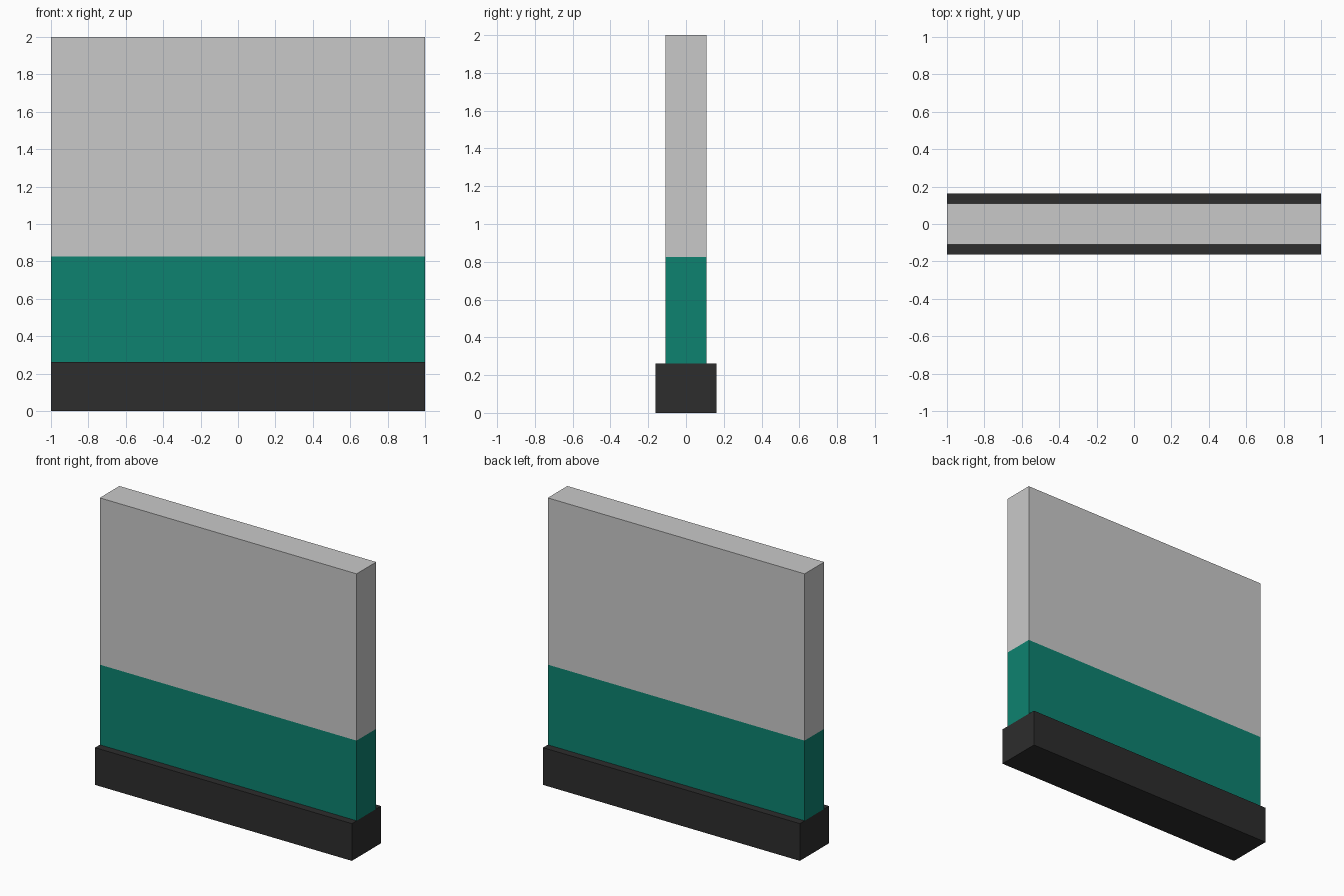
import bpy, bmesh
from mathutils import Vector

if "Cube" in bpy.data.objects:
    bpy.data.objects.remove(bpy.data.objects["Cube"])

BASE_TOP, BAND_TOP, WALL_TOP = 0.262, 0.826, 2.0


def material(name, rgb):
    m = bpy.data.materials.new(name)
    m.diffuse_color = (*rgb, 1.0)
    m.use_nodes = True
    m.node_tree.nodes["Principled BSDF"].inputs["Base Color"].default_value = m.diffuse_color
    return m


dark = material("charcoal", (0.026, 0.026, 0.026))
teal = material("teal", (0.004, 0.223, 0.162))
grey = material("light grey", (0.584, 0.584, 0.584))


def box(name, half_y, z0, z1, mats, cut=None):
    """Full-width box; faces above the cut height take the second material."""
    bm = bmesh.new()
    bmesh.ops.create_cube(bm, size=1.0)
    bmesh.ops.scale(bm, vec=Vector((2.0, 2 * half_y, z1 - z0)), verts=bm.verts)
    bmesh.ops.translate(bm, vec=Vector((0, 0, (z0 + z1) / 2)), verts=bm.verts)
    if cut is not None:
        bmesh.ops.bisect_plane(bm, geom=bm.verts[:] + bm.edges[:] + bm.faces[:],
                               plane_co=(0, 0, cut), plane_no=(0, 0, 1))
        for f in bm.faces:
            f.material_index = int(f.calc_center_median().z > cut)
    me = bpy.data.meshes.new(name)
    bm.to_mesh(me)
    bm.free()
    for m in mats:
        me.materials.append(m)
    ob = bpy.data.objects.new(name, me)
    bpy.context.collection.objects.link(ob)
    return ob


# Wider plinth along the floor
box("plinth", 0.162, 0.0, BASE_TOP, [dark])
# Wall panel with a painted lower band
box("wall_panel", 0.109, BASE_TOP, WALL_TOP, [teal, grey], cut=BAND_TOP)
